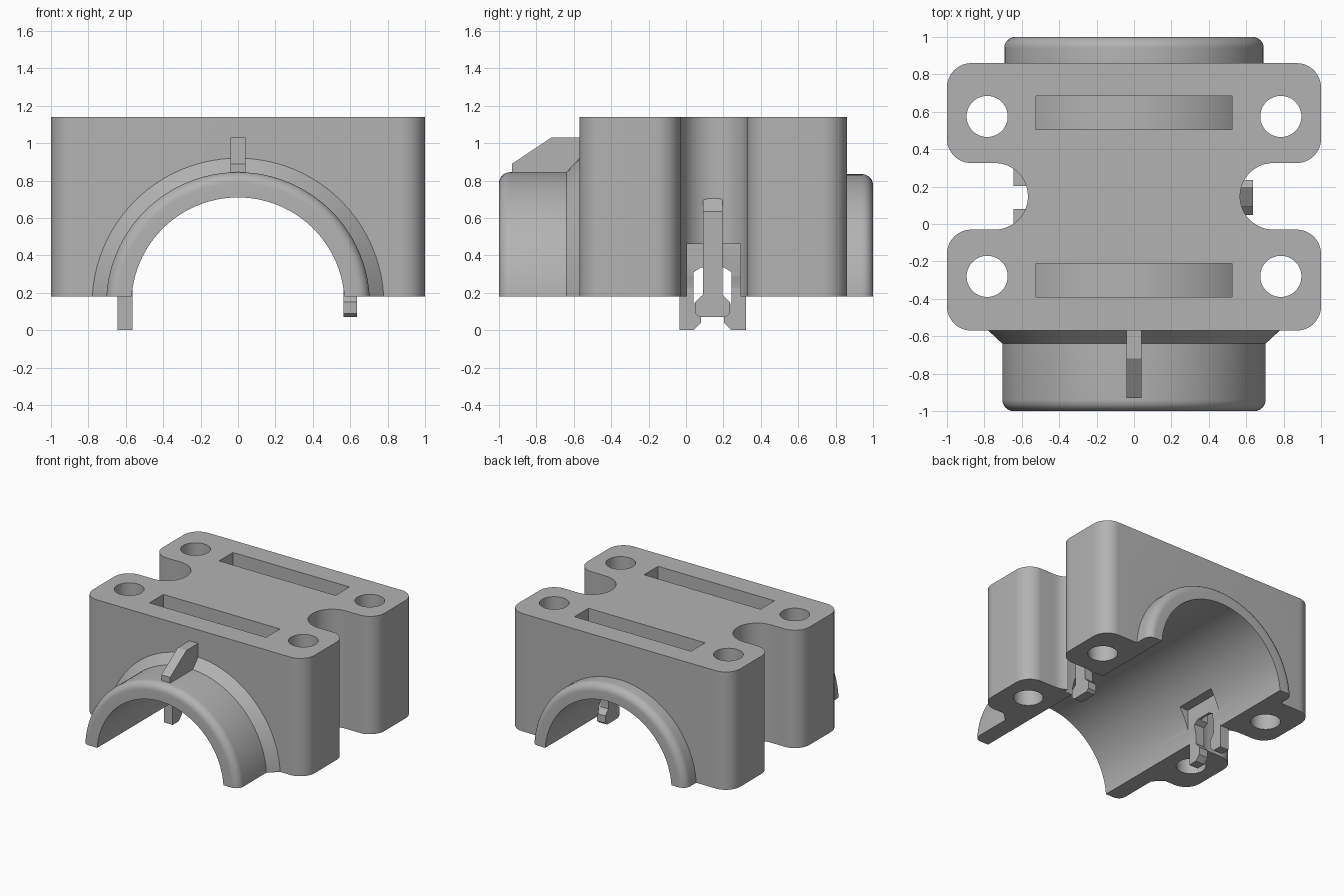
import bpy, bmesh
from math import cos, sin, radians, pi

cube = bpy.data.objects.get("Cube")
if cube:
    bpy.data.objects.remove(cube, do_unlink=True)

GREY = (0.45, 0.45, 0.45, 1)
grey = bpy.data.materials.new("light_grey_plastic")
grey.use_nodes = True
grey.diffuse_color = GREY
grey.node_tree.nodes["Principled BSDF"].inputs["Base Color"].default_value = GREY

BASE, TOP, AXIS = 0.18, 1.14, 0.14      # split plane, top face, bore centre height
FRONT, BACK, MID = -0.57, 0.86, 0.142   # block faces and clip centre line
BORE = 0.57


def arc(cx, cy, r, start, end, n=12):
    angles = [radians(start + (end - start) * i / n) for i in range(n + 1)]
    return [(cx + r * cos(a), cy + r * sin(a)) for a in angles]


def circle(cx, cy, r, n=48):
    return arc(cx, cy, r, 0, 360, n)[:-1]


def finish(name, bm):
    bmesh.ops.recalc_face_normals(bm, faces=bm.faces)
    mesh = bpy.data.meshes.new(name)
    bm.to_mesh(mesh)
    bm.free()
    mesh.materials.append(grey)
    obj = bpy.data.objects.new(name, mesh)
    bpy.context.collection.objects.link(obj)
    return obj


def prism(name, outline, axis, lo, hi):
    """Extrude a 2D outline along an axis."""
    place = {"x": lambda a, b, h: (h, a, b),
             "y": lambda a, b, h: (a, h, b),
             "z": lambda a, b, h: (a, b, h)}[axis]
    bm = bmesh.new()
    rings = [[bm.verts.new(place(a, b, h)) for a, b in outline] for h in (lo, hi)]
    for ring in rings:
        bm.faces.new(ring)
    for i in range(len(outline)):
        j = (i + 1) % len(outline)
        bm.faces.new((rings[0][i], rings[0][j], rings[1][j], rings[1][i]))
    return finish(name, bm)


def box(name, x, y, z):
    return prism(name, [(x[0], y[0]), (x[1], y[0]), (x[1], y[1]), (x[0], y[1])], "z", *z)


def lathe(name, profile, n=96):
    """Revolve a closed (radius, y) profile around the bore axis."""
    bm = bmesh.new()
    rings = []
    for k in range(n):
        a = 2 * pi * k / n
        rings.append([bm.verts.new((r * cos(a), y, AXIS + r * sin(a))) for r, y in profile])
    for k in range(n):
        p, q = rings[k], rings[(k + 1) % n]
        for i in range(len(profile)):
            j = (i + 1) % len(profile)
            bm.faces.new((p[i], p[j], q[j], q[i]))
    return finish(name, bm)


def cut(obj, cutters):
    """Subtract the cutters, bake the result and drop the helpers."""
    for c in cutters:
        c.hide_render = True
        mod = obj.modifiers.new("cut", "BOOLEAN")
        mod.operation, mod.solver, mod.object = "DIFFERENCE", "EXACT", c
    graph = bpy.context.evaluated_depsgraph_get()
    mesh = bpy.data.meshes.new_from_object(obj.evaluated_get(graph))
    obj.modifiers.clear()
    obj.data = mesh
    for c in cutters:
        bpy.data.objects.remove(c, do_unlink=True)


def smooth(obj):
    bpy.ops.object.select_all(action="DESELECT")
    obj.select_set(True)
    bpy.context.view_layer.objects.active = obj
    bpy.ops.object.shade_smooth_by_angle(angle=radians(25))


# Clamp block: rounded plate outline with a round-ended notch in each side
R, CX = 0.13, 0.87
half = (arc(CX, FRONT + R, R, -90, 0) + arc(CX, -0.03 - R, R, 0, 90)
        + arc(0.745, 0.148, 0.178, -90, -270, 24)
        + arc(CX, 0.326 + R, R, -90, 0) + arc(CX, BACK - R, R, 0, 90))
block = prism("clamp_block", half + [(-x, y) for x, y in reversed(half)], "z", BASE, TOP)

cutters = [prism("bore_cutter", circle(0, AXIS, BORE, 96), "y", -2, 2)]
for y in (-0.28, 0.575):
    for x in (-0.785, 0.785):
        cutters.append(prism("bolt_hole_cutter", circle(x, y, 0.11), "z", 0, 2))
# Strap slots with a curved floor
for y in (-0.39, 0.505):
    slot = box("strap_slot_cutter", (-0.525, 0.525), (y, y + 0.18), (0.5, 1.5))
    cut(slot, [prism("floor_cutter", circle(0, AXIS, 0.78, 96), "y", -2, 2)])
    cutters.append(slot)
# Clip openings in the thin walls beside the bore
cutters.append(box("hook_opening_cutter", (0.4, 0.64), (-0.035, 0.32), (0, 0.46)))
cutters.append(box("fork_recess_cutter", (-0.55, -0.4), (-0.035, 0.32), (0, 0.46)))
window = [(0.04, 0), (0.04, 0.31), (0.08, 0.335), (0.204, 0.335), (0.244, 0.31), (0.244, 0)]
cutters.append(prism("fork_window_cutter", window, "x", -0.65, -0.45))
cut(block, cutters)
smooth(block)

# Half-round collars on the front and back
F = 0.06
front = [(BORE, FRONT), (0.78, FRONT), (0.705, -0.64)]
front += arc(0.705 - F, -1 + F, F, 0, -90, 8) + [(BORE, -1)]
back = [(BORE, BACK), (0.695, BACK)] + arc(0.695 - F, 1 - F, F, 0, 90, 8) + [(BORE, 1)]
for name, profile in (("front_collar", front), ("back_collar", back)):
    collar = lathe(name, profile)
    cut(collar, [box("split_cutter", (-2, 2), (-2, 2), (-2, BASE))])
    smooth(collar)

# Locating rib above the front collar
prism("front_rib", [(FRONT, 0.8), (FRONT, 1.03), (-0.72, 1.03), (-0.93, 0.89), (-0.93, 0.8)],
      "x", -0.04, 0.04)

# Hook on the left side, with a sloped top
side = [(0.07, 0.07), (0.093, 0.09), (0.093, 0.15), (0.052, 0.19), (0.052, 0.71)]
hook = prism("clip_hook", [(MID + w, z) for w, z in side]
             + [(MID - w, z) for w, z in reversed(side)], "x", 0.563, 0.637)
for v in hook.data.vertices:
    if v.co.z > 0.7 and v.co.x > 0.6:
        v.co.z = 0.635

# Fork legs on the right side, with inward barbs
leg = [(-0.036, 0), (0.04, 0), (0.08, 0.04), (0.08, 0.1), (0.04, 0.15),
       (0.04, 0.31), (0.08, 0.335), (0.08, 0.46), (-0.036, 0.46)]
prism("front_fork_leg", leg, "x", -0.643, -0.563)
prism("back_fork_leg", [(2 * MID - y, z) for y, z in leg], "x", -0.643, -0.563)
